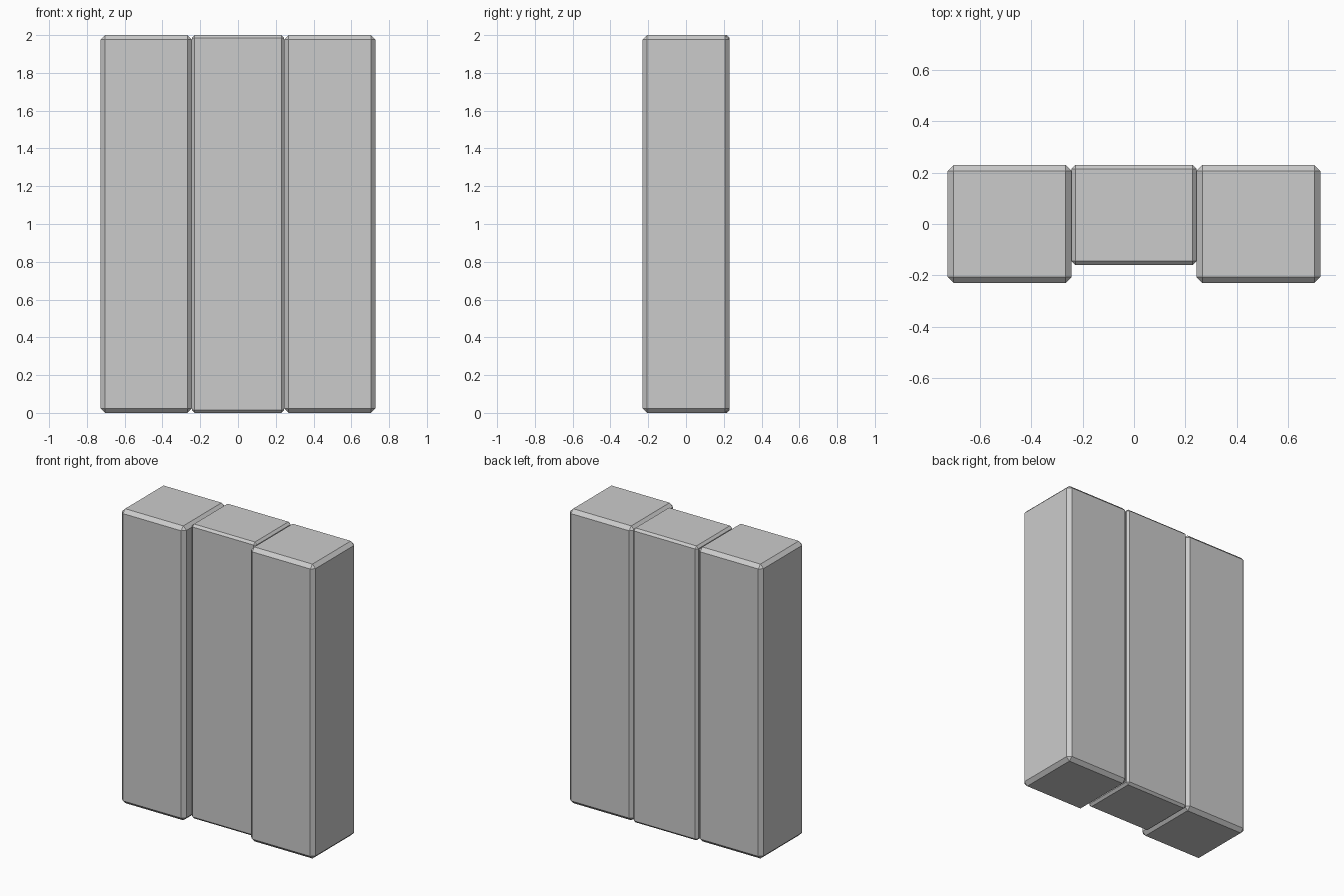
import bpy
import bmesh
from mathutils import Vector

if "Cube" in bpy.data.objects:
    bpy.data.objects.remove(bpy.data.objects["Cube"])


def chamfered_block(name, lo, hi, width):
    """Box between two corners with a single flat chamfer on every edge."""
    lo, hi = Vector(lo), Vector(hi)
    size = hi - lo
    bm = bmesh.new()
    bmesh.ops.create_cube(bm, size=1)
    bmesh.ops.scale(bm, vec=size, verts=bm.verts)
    bmesh.ops.bevel(bm, geom=bm.edges[:], offset=width, offset_type='OFFSET',
                    segments=1, affect='EDGES', clamp_overlap=True)
    mesh = bpy.data.meshes.new(name)
    bm.to_mesh(mesh)
    bm.free()
    obj = bpy.data.objects.new(name, mesh)
    obj.location = (lo + hi) / 2
    bpy.context.collection.objects.link(obj)
    return obj


# Two deep outer blocks
chamfered_block("left_block", (-0.728, -0.23, 0), (-0.243, 0.23, 2), 0.024)
chamfered_block("right_block", (0.243, -0.23, 0), (0.728, 0.23, 2), 0.024)

# Shallower middle block, flush at the back
chamfered_block("middle_block", (-0.244, -0.16, 0), (0.244, 0.23, 2), 0.015)
